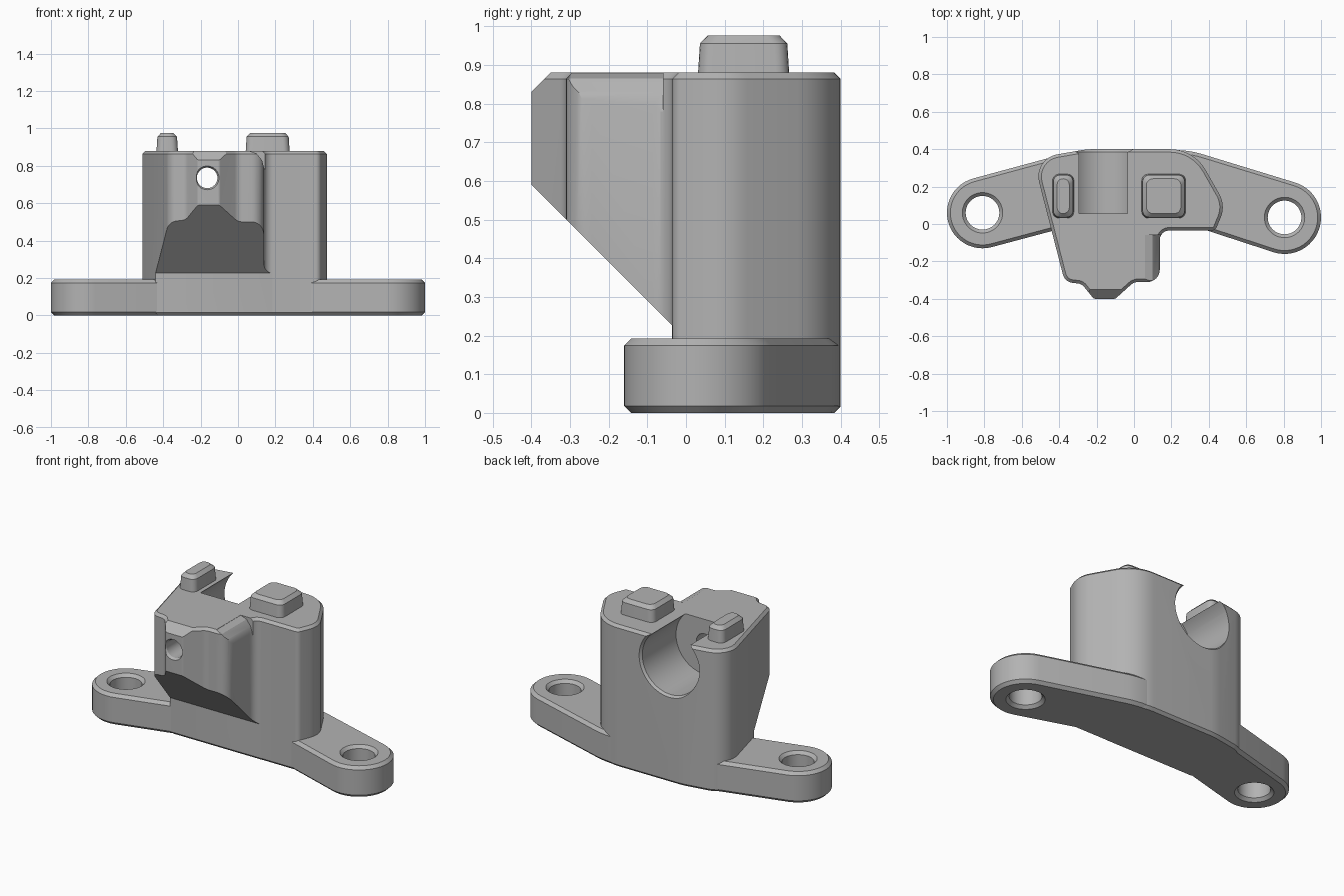
import bpy, bmesh, math
from mathutils import Vector

if "Cube" in bpy.data.objects:
    bpy.data.objects.remove(bpy.data.objects["Cube"])

grey = bpy.data.materials.new("plain_grey")
grey.use_nodes = True
grey.diffuse_color = (0.45, 0.45, 0.45, 1)
grey.node_tree.nodes["Principled BSDF"].inputs["Base Color"].default_value = grey.diffuse_color


def finish(bm, name):
    bmesh.ops.recalc_face_normals(bm, faces=bm.faces)
    me = bpy.data.meshes.new(name)
    bm.to_mesh(me)
    bm.free()
    me.materials.append(grey)
    ob = bpy.data.objects.new(name, me)
    bpy.context.collection.objects.link(ob)
    return ob


def rounded(corners, steps=8):
    """Polygon of (x, y, radius) corners turned into a smooth outline."""
    out, n = [], len(corners)
    for i, (x, y, r) in enumerate(corners):
        p = Vector((x, y))
        if r == 0:
            out.append(p)
            continue
        a = Vector(corners[i - 1][:2]) - p
        b = Vector(corners[(i + 1) % n][:2]) - p
        half = a.angle(b) / 2
        t = min(r / math.tan(half), 0.48 * a.length, 0.48 * b.length)
        r = t * math.tan(half)
        a.normalize()
        b.normalize()
        c = p + (a + b).normalized() * (r / math.sin(half))
        u, v = p + a * t - c, p + b * t - c
        sweep = u.angle(v)
        for k in range(steps + 1):
            f = k / steps
            w = (u * math.sin((1 - f) * sweep) + v * math.sin(f * sweep)) / math.sin(sweep)
            out.append(c + w)
    return out


def loft(rings, name):
    """Skin a stack of equal-length rings and cap both ends."""
    bm = bmesh.new()
    loops = [[bm.verts.new(p) for p in ring] for ring in rings]
    for lo, hi in zip(loops, loops[1:]):
        for i in range(len(lo)):
            bm.faces.new((lo[i - 1], lo[i], hi[i], hi[i - 1]))
    bm.faces.new(loops[0])
    bm.faces.new(loops[-1])
    return finish(bm, name)


def slab(outline, height, edge, name):
    """Upright extrusion with chamfered top and bottom rims."""
    bm = bmesh.new()
    face = bm.faces.new([bm.verts.new((p.x, p.y, edge)) for p in outline])
    res = bmesh.ops.extrude_face_region(bm, geom=[face])["geom"]
    top = [g for g in res if isinstance(g, bmesh.types.BMFace)][0]
    bmesh.ops.translate(bm, vec=(0, 0, height - 2 * edge), verts=top.verts[:])
    bmesh.ops.recalc_face_normals(bm, faces=bm.faces)
    caps = [f for f in bm.faces if abs(f.normal.z) > 0.9]
    for cap in caps:
        bmesh.ops.inset_region(bm, faces=[cap], thickness=edge, depth=edge, use_even_offset=True)
    return finish(bm, name)


def turned(centre, axis, profile, name, n=48):
    """Round cutter along an axis from (distance, radius) pairs."""
    q = Vector(axis).to_track_quat('Z', 'Y')
    ang = [2 * math.pi * i / n for i in range(n)]
    return loft([[Vector(centre) + q @ Vector((r * math.cos(a), r * math.sin(a), d)) for a in ang]
                 for d, r in profile], name)


def cut(target, cutter):
    m = target.modifiers.new(cutter.name, 'BOOLEAN')
    m.operation, m.solver, m.object = 'DIFFERENCE', 'EXACT', cutter
    bpy.context.view_layer.objects.active = target
    bpy.ops.object.modifier_apply(modifier=m.name)
    bpy.data.objects.remove(cutter)


def arc(cx, cy, r, start, end, n=24):
    step = (end - start) / n
    return [(cx + r * math.cos(math.radians(start + step * i)),
             cy + r * math.sin(math.radians(start + step * i)), 0) for i in range(n + 1)]


# Mounting flange with two round ears
ears = [(-0.81, 0.06, 0.19), (0.805, 0.035, 0.195)]
plate = slab(rounded(arc(*ears[0], 105, 285) + [(-0.41, -0.03, 0.05), (0.376, -0.03, 0.05)]
                     + arc(*ears[1], -108, 73) + [(0.295, 0.395, 0.5), (-0.3, 0.395, 0.5)]),
             0.192, 0.018, "mounting_flange")
for x, y, r in ears:
    cut(plate, turned((x, y, 0), (0, 0, 1),
                      [(-0.01, 0.118), (0.018, 0.09), (0.174, 0.09), (0.202, 0.118)], "bolt_hole"))

# Main housing with forward nose
body = slab(rounded([(0.32, 0.4, 0.22), (0.49, 0.1, 0.14), (0.435, -0.035, 0.03),
                     (0.138, -0.035, 0.05), (0.138, -0.31, 0.09), (0.0, -0.31, 0.06),
                     (-0.1, -0.4, 0.02), (-0.215, -0.4, 0.02), (-0.28, -0.32, 0.05),
                     (-0.37, -0.31, 0.06), (-0.54, 0.35, 0.12), (-0.25, 0.4, 0.4)]),
            0.88, 0.016, "housing")


def across(profile, name):
    return loft([[(x, y, z) for y, z in profile] for x in (-0.8, 0.8)], name)


# Sloped underside and bevelled tip of the nose
cut(body, across([(-0.6, -0.1), (-0.01, -0.1), (-0.01, -0.01), (-0.036, 0.016),
                  (-0.036, 0.226), (-0.6, 0.79)], "underside_cut"))
cut(body, across([(-0.5, 0.73), (-0.33, 0.9), (-0.5, 0.9)], "tip_cut"))

# Softened upper edge on the nose side
edge = [(0.05, 0.9), (0.06, 0.879), (0.1, 0.865), (0.128, 0.83), (0.142, 0.78), (0.2, 0.78), (0.2, 0.9)]
cut(body, loft([[(x, y, z) for x, z in edge] for y in (-0.5, -0.06)], "side_edge_cut"))

# Rear bore open at the top, and the small front passage
bore = (-0.165, 0, 0.735)
cut(body, turned(bore, (0, 1, 0), [(0.055, 0.195), (0.385, 0.195), (0.425, 0.225)], "rear_bore", 64))
cut(body, turned(bore, (0, 1, 0), [(-0.42, 0.075), (-0.385, 0.055), (0.1, 0.055)], "front_passage", 32))


# Locating pegs
def peg(x0, x1, y0, y1, name):
    def ring(z, d):
        a, b, c, e = x0 + d, x1 - d, y0 + d, y1 - d
        pts = rounded([(a, c, 0.035), (b, c, 0.035), (b, e, 0.035), (a, e, 0.035)], 5)
        return [(p.x, p.y, z) for p in pts]
    return loft([ring(0.86, 0), ring(0.955, 0.006), ring(0.976, 0.026)], name)


parts = [plate, body,
         peg(-0.437, -0.32, 0.03, 0.268, "narrow_peg"),
         peg(0.04, 0.277, 0.03, 0.268, "wide_peg")]

for ob in parts:
    bpy.ops.object.select_all(action='DESELECT')
    ob.select_set(True)
    bpy.context.view_layer.objects.active = ob
    bpy.ops.object.shade_smooth_by_angle(angle=math.radians(28))
